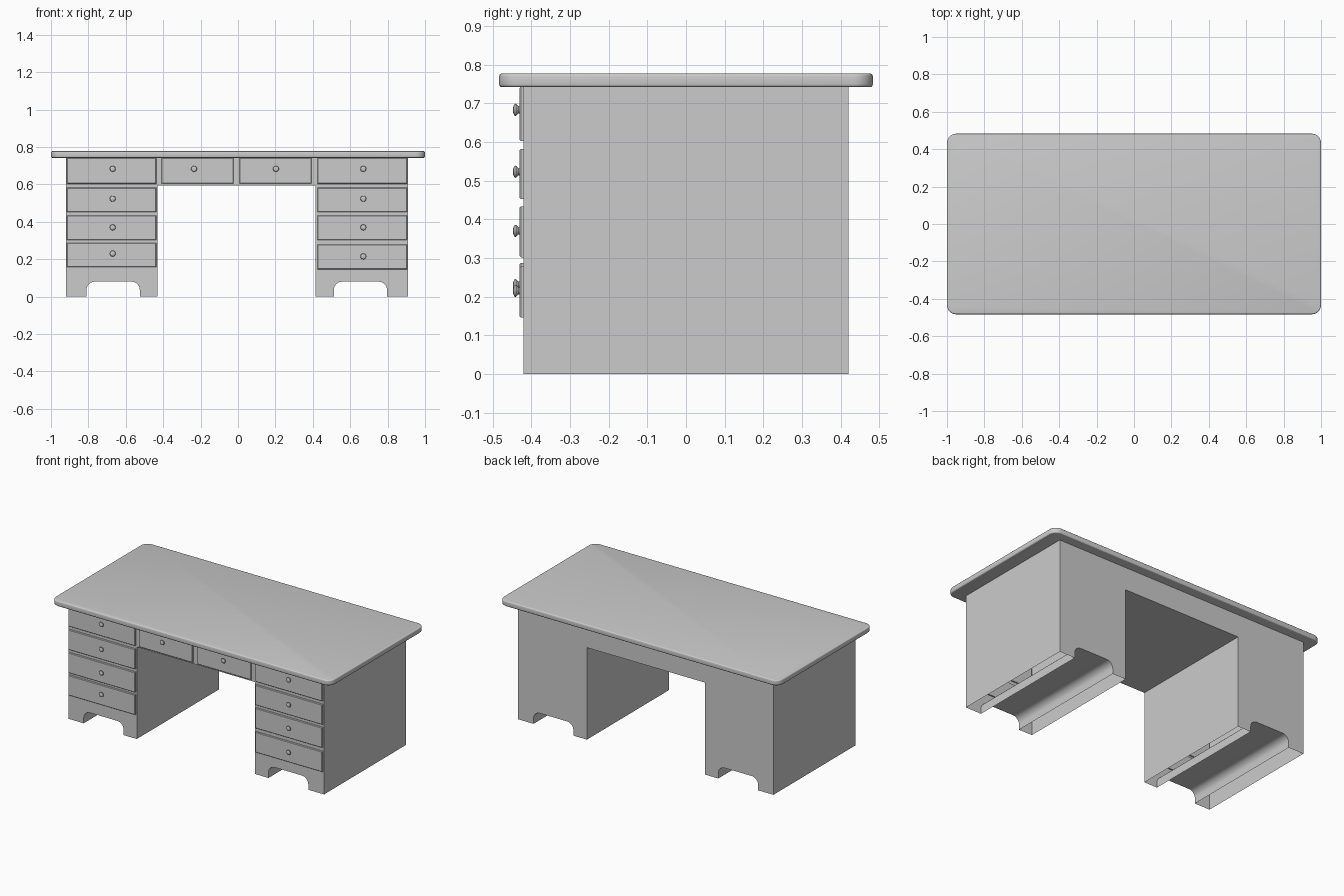
import bpy, bmesh, math
from mathutils import Matrix

cube = bpy.data.objects.get("Cube")
if cube:
    bpy.data.objects.remove(cube, do_unlink=True)

GREY = (0.6, 0.6, 0.6, 1)
mat = bpy.data.materials.new("plain_grey")
mat.use_nodes = True
mat.diffuse_color = GREY
mat.node_tree.nodes["Principled BSDF"].inputs["Base Color"].default_value = GREY


def finish(name, bm, smooth=False):
    me = bpy.data.meshes.new(name)
    bm.to_mesh(me)
    bm.free()
    ob = bpy.data.objects.new(name, me)
    bpy.context.collection.objects.link(ob)
    me.materials.append(mat)
    if smooth:
        bpy.ops.object.select_all(action='DESELECT')
        ob.select_set(True)
        bpy.context.view_layer.objects.active = ob
        bpy.ops.object.shade_smooth_by_angle(angle=math.radians(35))
    return ob


def box(x0, x1, y0, y1, z0, z1):
    bm = bmesh.new()
    bmesh.ops.create_cube(bm, size=1)
    bmesh.ops.scale(bm, vec=(x1 - x0, y1 - y0, z1 - z0), verts=bm.verts)
    bmesh.ops.translate(bm, vec=((x0 + x1) / 2, (y0 + y1) / 2, (z0 + z1) / 2), verts=bm.verts)
    return bm


# Desk top: rounded corners, softened rim
bm = box(-1, 1, -0.483, 0.483, 0.742, 0.777)
upright = [e for e in bm.edges if abs(e.verts[0].co.z - e.verts[1].co.z) > 0.01]
bmesh.ops.bevel(bm, geom=upright, offset=0.05, segments=6, profile=0.5, affect='EDGES')
rim = [e for f in bm.faces if abs(f.normal.z) > 0.9 for e in f.edges]
bmesh.ops.bevel(bm, geom=rim, offset=0.007, segments=3, profile=0.5, affect='EDGES')
finish("desk_top", bm, True)


# Hollow body: one front outline pulled to the back, open under the feet
def foot_arch(left, right, height=0.08, r=0.045, steps=6):
    pts = [(left, 0)]
    for cx, start in ((left + r, math.pi), (right - r, math.pi / 2)):
        for i in range(steps + 1):
            a = start - i * math.pi / 2 / steps
            pts.append((cx + r * math.cos(a), height - r + r * math.sin(a)))
    return pts + [(right, 0)]


KNEE = 0.595
outline = [(-0.92, 0.745), (-0.92, 0)] + foot_arch(-0.81, -0.525)
outline += [(-0.43, 0), (-0.43, KNEE), (0.415, KNEE), (0.415, 0)]
outline += foot_arch(0.512, 0.797) + [(0.91, 0), (0.91, 0.745)]
bm = bmesh.new()
front = bm.faces.new([bm.verts.new((x, -0.42, z)) for x, z in outline])
out = bmesh.ops.extrude_face_region(bm, geom=[front], use_keep_orig=True)
moved = [v for v in out["geom"] if isinstance(v, bmesh.types.BMVert)]
bmesh.ops.translate(bm, vec=(0, 0.84, 0), verts=moved)
bmesh.ops.recalc_face_normals(bm, faces=bm.faces)
soles = [f for f in bm.faces if all(v.co.z < 0.001 for v in f.verts)]
bmesh.ops.delete(bm, geom=soles, context='FACES')
finish("desk_body", bm, True)


# Turned knob: narrow neck, wide domed face
def knob(name, x, z):
    bm = bmesh.new()
    rings = []
    for r, y in ((0.009, -0.428), (0.009, -0.433), (0.016, -0.440), (0.014, -0.444), (0.007, -0.447)):
        c = bmesh.ops.create_circle(bm, segments=16, radius=r,
                                    matrix=Matrix.Translation((x, y, z)) @ Matrix.Rotation(math.pi / 2, 4, 'X'))
        rings.append(c["verts"])
    for a, b in zip(rings, rings[1:]):
        for i in range(16):
            j = (i + 1) % 16
            bm.faces.new((a[i], a[j], b[j], b[i]))
    bm.faces.new(rings[-1])
    bmesh.ops.recalc_face_normals(bm, faces=bm.faces)
    finish(name, bm, True)


def drawer(name, x0, x1, z0, z1, knob_x, knob_z):
    bm = box(x0, x1, -0.43, -0.412, z0, z1)
    face_edges = [e for f in bm.faces if f.normal.y < -0.9 for e in f.edges]
    bmesh.ops.bevel(bm, geom=face_edges, offset=0.003, segments=1, affect='EDGES')
    finish(name + "_front", bm)
    knob(name + "_knob", knob_x, knob_z)


# Pedestal drawers; the lowest pair sit at different heights
heights = [(0.603, 0.742, 0.683), (0.452, 0.582, 0.523), (0.302, 0.433, 0.37)]
for side, x0, x1, kx, lowest in (("right", -0.915, -0.437, -0.67, (0.157, 0.287, 0.23)),
                                 ("left", 0.424, 0.903, 0.67, (0.146, 0.278, 0.215))):
    for i, (z0, z1, kz) in enumerate(heights + [lowest]):
        drawer(f"{side}_drawer_{i + 1}", x0, x1, z0, z1, kx, kz)

# Shallow drawers above the knee space
drawer("middle_right_drawer", -0.41, -0.025, 0.605, 0.742, -0.235, 0.683)
drawer("middle_left_drawer", 0.008, 0.392, 0.605, 0.742, 0.203, 0.683)
